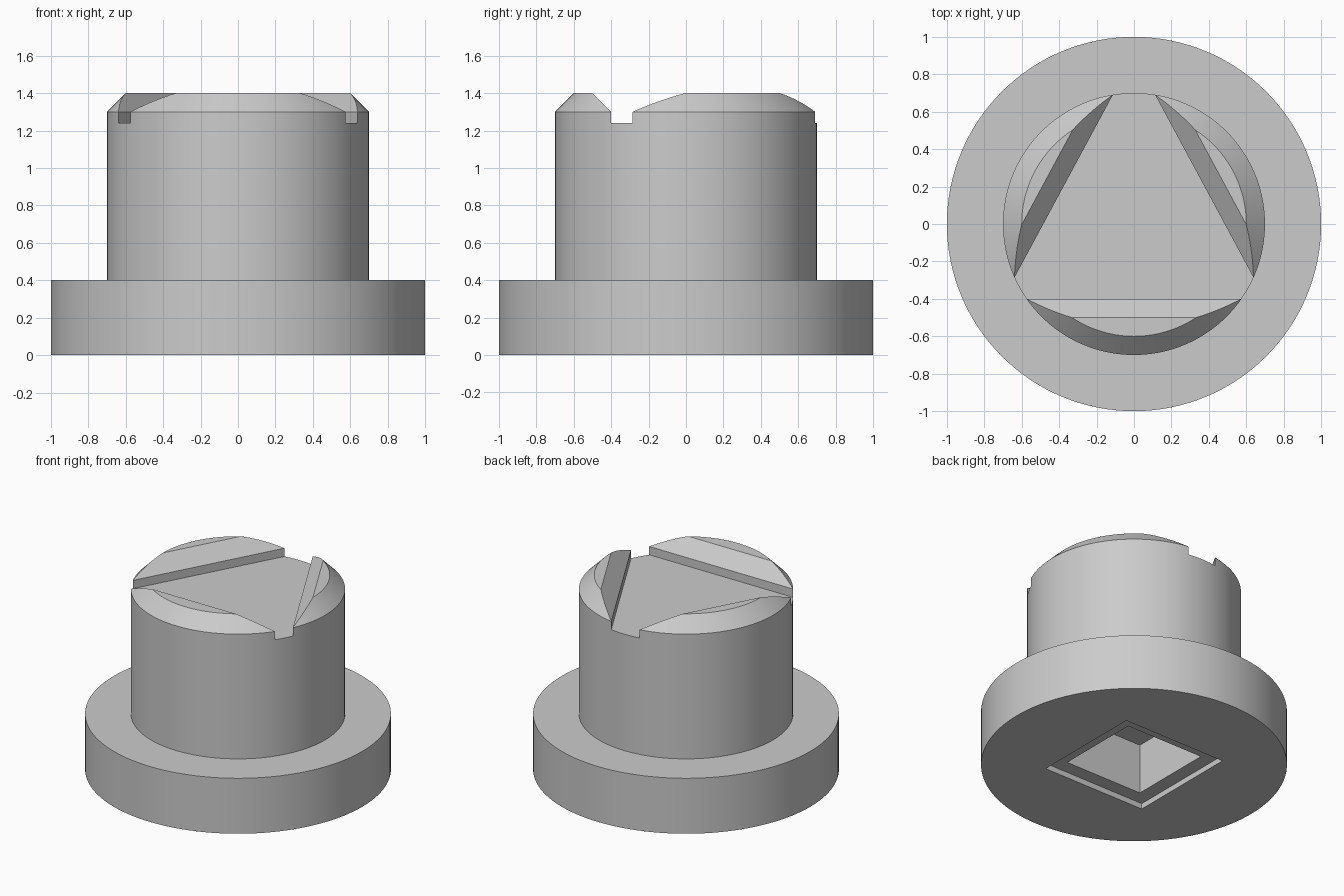
import bpy
import bmesh
import math

SEGMENTS = 128

cube = bpy.data.objects.get("Cube")
if cube:
    bpy.data.objects.remove(cube, do_unlink=True)

grey = bpy.data.materials.new("plain grey")
grey.use_nodes = True
grey.diffuse_color = (0.6, 0.6, 0.6, 1)
grey.node_tree.nodes["Principled BSDF"].inputs["Base Color"].default_value = (0.6, 0.6, 0.6, 1)


def loft(name, rings):
    """Closed solid through a stack of rings with equal point counts."""
    bm = bmesh.new()
    loops = [[bm.verts.new(p) for p in ring] for ring in rings]
    count = len(loops[0])
    for low, high in zip(loops, loops[1:]):
        for i in range(count):
            j = (i + 1) % count
            bm.faces.new((low[i], low[j], high[j], high[i]))
    bm.faces.new(loops[0][::-1])
    bm.faces.new(loops[-1])
    bmesh.ops.recalc_face_normals(bm, faces=bm.faces[:])
    mesh = bpy.data.meshes.new(name)
    bm.to_mesh(mesh)
    bm.free()
    mesh.materials.append(grey)
    obj = bpy.data.objects.new(name, mesh)
    bpy.context.collection.objects.link(obj)
    return obj


def circle(radius, z):
    angles = [math.tau * i / SEGMENTS for i in range(SEGMENTS)]
    return [(radius * math.cos(a), radius * math.sin(a), z) for a in angles]


def square(half, z):
    return [(-half, -half, z), (half, -half, z), (half, half, z), (-half, half, z)]


def triangle(offset, z):
    """Triangle outline pushed outwards by the offset, scaled about its incentre."""
    half, base, apex = 0.7, -0.4, 0.9
    height = apex - base
    inradius = half * height / (half + math.hypot(half, height))
    centre = base + inradius
    s = 1 + offset / inradius
    return [(x * s, centre + (y - centre) * s, z)
            for x, y in ((-half, base), (half, base), (0, apex))]


def cut(target, cutter):
    cutter.hide_render = True
    mod = target.modifiers.new("cut", 'BOOLEAN')
    mod.operation = 'DIFFERENCE'
    mod.solver = 'EXACT'
    mod.object = cutter
    bpy.context.view_layer.objects.active = target
    bpy.ops.object.modifier_apply(modifier=mod.name)
    bpy.data.objects.remove(cutter, do_unlink=True)


# Flange and post with a chamfered rim
profile = [(1, 0), (1, 0.4), (0.7, 0.4), (0.7, 1.3), (0.6, 1.4)]
peg = loft("flanged_peg", [circle(r, z) for r, z in profile])

# Triangular top recess: straight wall, then a bevelled lip
cut(peg, loft("top_recess_cutter",
              [triangle(0, 1.24), triangle(0, 1.3), triangle(0.2, 1.5)]))

# Stepped square socket underneath
cut(peg, loft("socket_step_cutter", [square(0.41, -0.1), square(0.41, 0.04)]))
cut(peg, loft("socket_cutter", [square(0.31, -0.1), square(0.31, 0.4)]))

# Smooth round walls, crisp edges
bpy.ops.object.select_all(action='DESELECT')
peg.select_set(True)
bpy.context.view_layer.objects.active = peg
bpy.ops.object.shade_smooth_by_angle(angle=math.radians(20))
